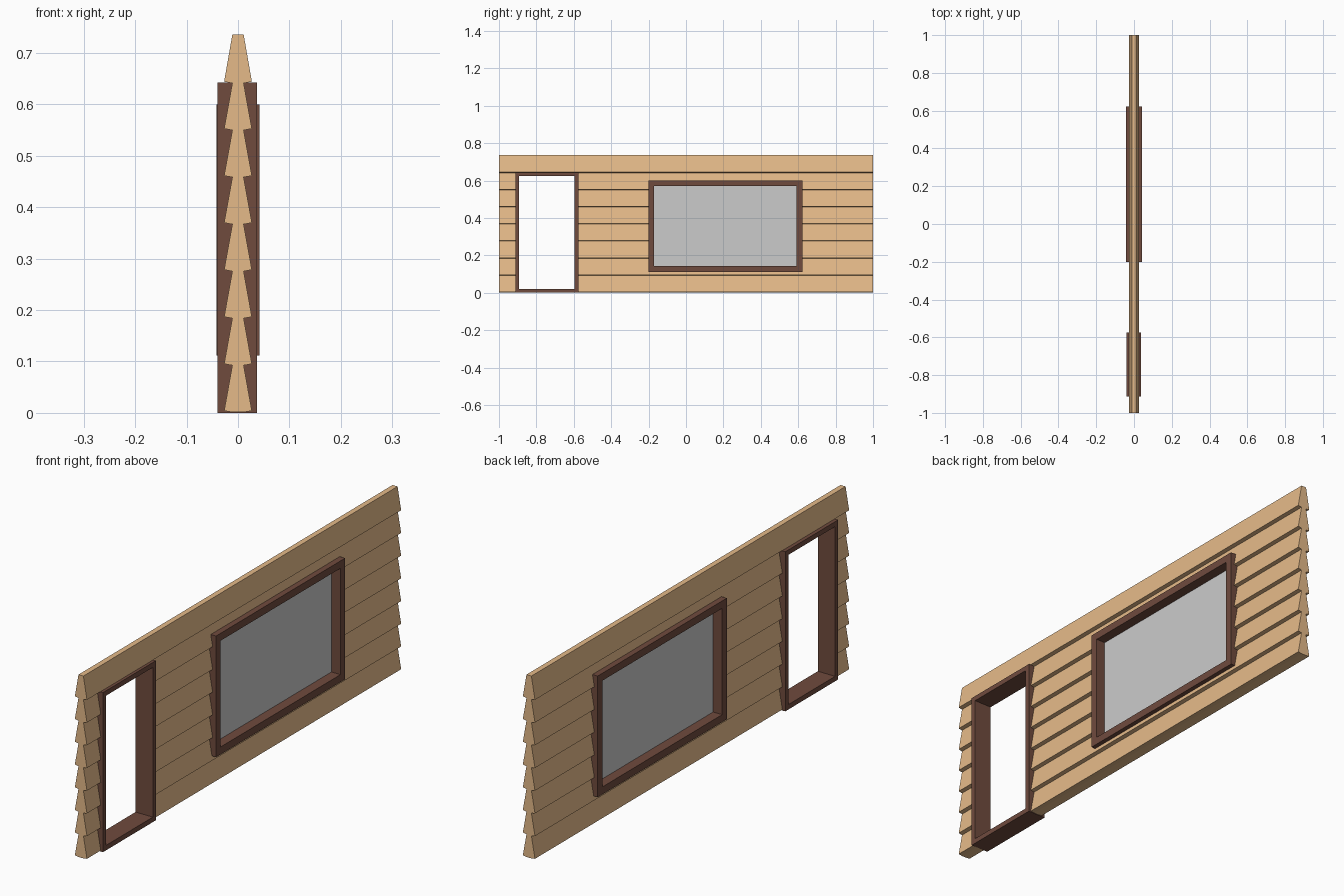
import bpy, bmesh

if "Cube" in bpy.data.objects:
    bpy.data.objects.remove(bpy.data.objects["Cube"])


def material(name, rgb):
    m = bpy.data.materials.new(name)
    m.diffuse_color = (*rgb, 1)
    m.use_nodes = True
    m.node_tree.nodes["Principled BSDF"].inputs["Base Color"].default_value = m.diffuse_color
    return m


wood = material("plank_wood", (0.78, 0.49, 0.25))
dark = material("dark_frame", (0.16, 0.07, 0.048))


def make_object(name, bm, mat=None):
    bmesh.ops.recalc_face_normals(bm, faces=bm.faces)
    mesh = bpy.data.meshes.new(name)
    bm.to_mesh(mesh)
    bm.free()
    ob = bpy.data.objects.new(name, mesh)
    bpy.context.collection.objects.link(ob)
    if mat:
        mesh.materials.append(mat)
    return ob


def box(name, x, y, z, mat=None):
    bm = bmesh.new()
    bmesh.ops.create_cube(bm, size=1)
    for v in bm.verts:
        v.co = [r[0] + (c + 0.5) * (r[1] - r[0]) for c, r in zip(v.co, (x, y, z))]
    return make_object(name, bm, mat)


def frame(name, x, y, z, t, mat):
    # rectangular ring of width t, open along x
    bm = bmesh.new()
    rings = []
    for xx in x:
        for d in (0, t):
            rings.append([bm.verts.new((xx, a, b)) for a, b in (
                (y[0] + d, z[0] + d), (y[1] - d, z[0] + d),
                (y[1] - d, z[1] - d), (y[0] + d, z[1] - d))])
    for p, q in ((0, 1), (1, 3), (3, 2), (2, 0)):
        for i in range(4):
            j = (i + 1) % 4
            bm.faces.new((rings[p][i], rings[p][j], rings[q][j], rings[q][i]))
    return make_object(name, bm, mat)


# clapboard wall: stepped profile extruded along y
PLANKS, STEP, Z0 = 8, 0.0915, 0.004
side = [(0.011, 0.0015)]
for i in range(PLANKS):
    z = Z0 + i * STEP
    side += [(0.027, z), (0.011, z + STEP - (0.003 if i < PLANKS - 1 else 0))]
profile = side + [(-x, z) for x, z in reversed(side)]
bm = bmesh.new()
face = bm.faces.new([bm.verts.new((x, -1, z)) for x, z in profile])
ext = bmesh.ops.extrude_face_region(bm, geom=[face])
for v in ext["geom"]:
    if isinstance(v, bmesh.types.BMVert):
        v.co.y = 1
wall = make_object("plank_wall", bm, wood)

# openings, cut to the middle of each frame
for name, y, z in (("door_cutter", (-0.902, -0.583), (-0.1, 0.634)),
                   ("window_cutter", (-0.185, 0.607), (0.13, 0.585))):
    cutter = box(name, (-0.2, 0.2), y, z)
    cutter.hide_render = True
    cutter.hide_viewport = True
    mod = wall.modifiers.new(name, "BOOLEAN")
    mod.operation = "DIFFERENCE"
    mod.solver = "EXACT"
    mod.object = cutter

# door frame, window frame and glass
frame("door_frame", (-0.04, 0.037), (-0.912, -0.575), (0, 0.643), 0.02, dark)
frame("window_frame", (-0.042, 0.042), (-0.2, 0.622), (0.112, 0.6), 0.03, dark)
box("window_glass", (-0.002, 0.002), (-0.185, 0.607), (0.13, 0.585))
